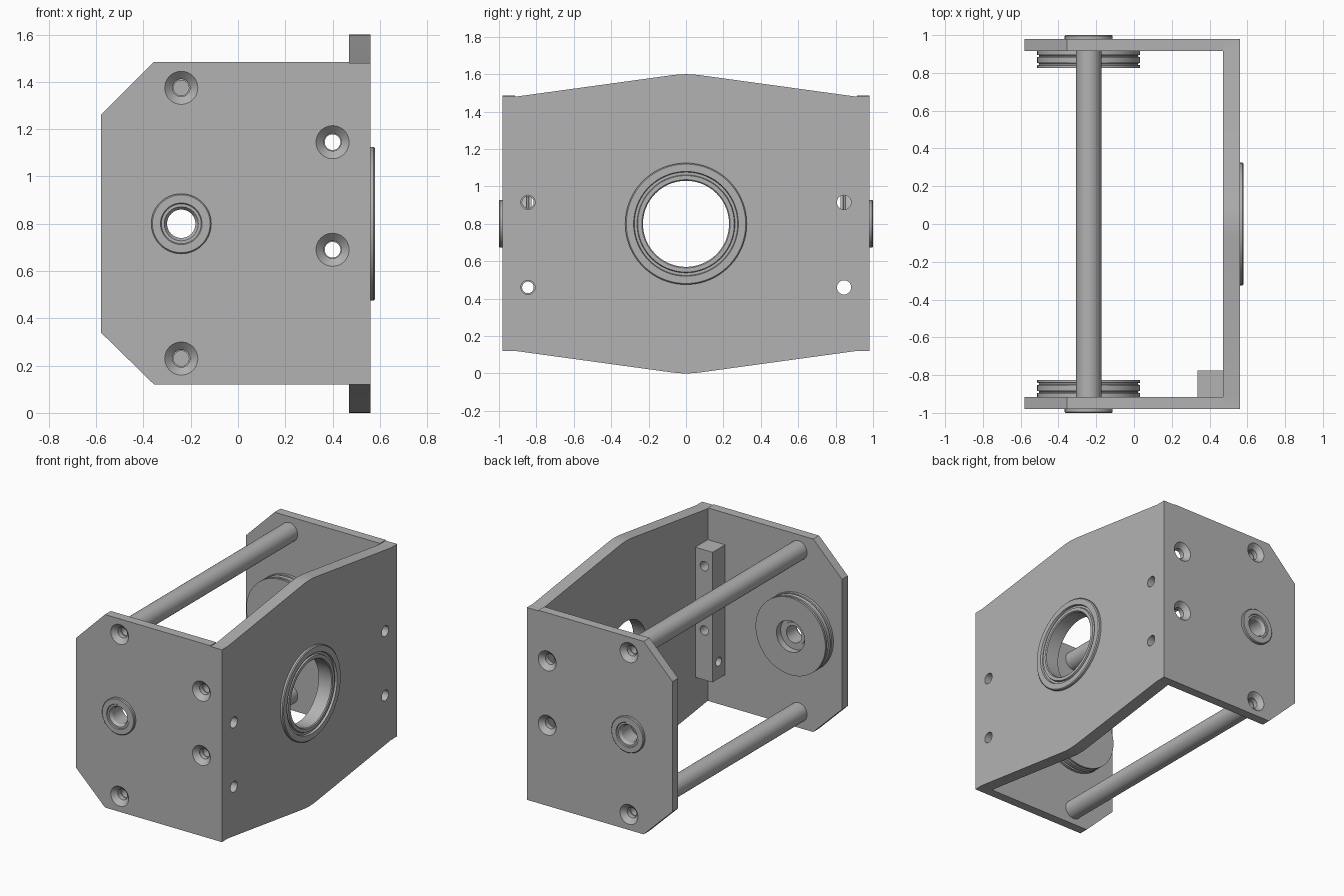
import bpy, bmesh, math
from mathutils import Matrix, Vector

cube = bpy.data.objects.get("Cube")
if cube:
    bpy.data.objects.remove(cube, do_unlink=True)

metal = bpy.data.materials.new("plain grey metal")
metal.use_nodes = True
GREY = (0.45, 0.45, 0.45, 1)
metal.diffuse_color = GREY
metal.node_tree.nodes["Principled BSDF"].inputs["Base Color"].default_value = GREY

MID = 0.8            # height of the centre line
AXLE_X = -0.24       # wheel and rod position
WALL, OUT = 0.915, 0.98   # inner and outer face of the side plates


def make(name, bm, smooth=False):
    bmesh.ops.recalc_face_normals(bm, faces=bm.faces)
    mesh = bpy.data.meshes.new(name)
    bm.to_mesh(mesh)
    bm.free()
    mesh.materials.append(metal)
    ob = bpy.data.objects.new(name, mesh)
    bpy.context.collection.objects.link(ob)
    if smooth:
        finish(ob)
    return ob


def select(ob):
    bpy.ops.object.select_all(action='DESELECT')
    ob.select_set(True)
    bpy.context.view_layer.objects.active = ob


def finish(ob):
    select(ob)
    bpy.ops.object.shade_smooth_by_angle(angle=math.radians(30))


def prism(name, points, depth):
    """Extrude a closed outline along a vector."""
    bm = bmesh.new()
    face = bm.faces.new([bm.verts.new(p) for p in points])
    ext = bmesh.ops.extrude_face_region(bm, geom=[face])["geom"]
    bmesh.ops.translate(bm, vec=depth, verts=[v for v in ext if isinstance(v, bmesh.types.BMVert)])
    return make(name, bm)


def lathe(name, profile, centre, axis, steps=64, smooth=True):
    """Turn a closed (radius, distance) profile around an axis through centre."""
    axis = Vector(axis)
    bm = bmesh.new()
    side = Vector((0, 0, 1))
    verts = [bm.verts.new(side * r + axis * a) for r, a in profile]
    edges = [bm.edges.new((v, verts[i - 1])) for i, v in enumerate(verts)
             if profile[i][0] or profile[i - 1][0]]
    bmesh.ops.spin(bm, geom=verts + edges, cent=(0, 0, 0), axis=axis,
                   angle=math.tau, steps=steps, use_duplicate=False)
    bmesh.ops.remove_doubles(bm, verts=bm.verts, dist=1e-5)
    bmesh.ops.translate(bm, vec=centre, verts=bm.verts)
    return make(name, bm, smooth)


def rod_profile(r, a, b):
    return [(0, a), (r, a), (r, b), (0, b)]


def cut(ob, cutters):
    for c in cutters:
        c.hide_render = True
        mod = ob.modifiers.new("hole", 'BOOLEAN')
        mod.operation, mod.solver, mod.object = 'DIFFERENCE', 'EXACT', c
        select(ob)
        bpy.ops.object.modifier_apply(modifier=mod.name)
        bpy.data.objects.remove(c, do_unlink=True)
    finish(ob)


def drill(r, a, b, centre, axis):
    return lathe("cutter", rod_profile(r, a, b), centre, axis, 32, False)


SCREW_Z = (0.69, 1.145)
BOLT_Z = (0.46, 0.915)
ROD_Z = (0.23, 1.375)

# Broad end plate with shallow peaks at top and bottom
half = [(-OUT, 0.12), (-0.91, 0.12), (-0.08, 0.006), (-0.04, 0.0015), (0, 0)]
low = half + [(-y, z) for y, z in half[-2::-1]]
outline = low + [(y, 2 * MID - z) for y, z in reversed(low)]
end_plate = prism("end_plate", [(0.47, y, z) for y, z in outline], (0.09, 0, 0))
cut(end_plate, [drill(0.27, 0.4, 0.6, (0, 0, MID), (1, 0, 0))] +
    [drill(0.038, 0.4, 0.6, (0, y, z), (1, 0, 0)) for y in (-0.845, 0.845) for z in BOLT_Z])

# Large flanged bearing ring in the end plate
lathe("main_bearing_ring", [
    (0.23, 0.47), (0.272, 0.47), (0.272, 0.56), (0.325, 0.56), (0.325, 0.574),
    (0.319, 0.58), (0.28, 0.58), (0.276, 0.565), (0.262, 0.565), (0.258, 0.576),
    (0.236, 0.576), (0.23, 0.57)], (0, 0, MID), (1, 0, 0), 96)

# Corner block with crossing bolt holes
bm = bmesh.new()
bmesh.ops.create_cube(bm, size=1, matrix=Matrix.Translation((0.4025, -0.845, MID)) @
                      Matrix.Diagonal((0.135, 0.14, 0.92, 1)))
block = make("corner_block", bm)
cut(block, [drill(0.031, 0.3, 0.5, (0, -0.845, z), (1, 0, 0)) for z in BOLT_Z] +
    [drill(0.033, -1, -0.7, (0.4, 0, z), (0, 1, 0)) for z in SCREW_Z])

for label, s in (("front", -1), ("back", 1)):
    axis = (0, s, 0)

    # Side plate with clipped corners and countersunk holes
    plate = prism(label + "_side_plate", [
        (x, s * WALL, z) for x, z in (
            (0.47, 0.12), (-0.355, 0.12), (-0.58, 0.34),
            (-0.58, 1.26), (-0.355, 1.485), (0.47, 1.485))], (0, s * (OUT - WALL), 0))
    sink = [(0, 0.9), (0.037, 0.9), (0.037, 0.948), (0.07, OUT), (0.07, 1.01), (0, 1.01)]
    spots = [(AXLE_X, z) for z in ROD_Z] + [(0.4, z) for z in SCREW_Z]
    cut(plate, [lathe("cutter", sink, (x, 0, z), axis, 40, False) for x, z in spots] +
        [drill(0.085, 0.85, 1.05, (AXLE_X, 0, MID), axis)])

    # Grooved wheel on the inner face
    lathe(label + "_wheel", [
        (0.11, 0.825), (0.273, 0.825), (0.273, 0.84), (0.262, 0.843), (0.262, 0.85),
        (0.273, 0.853), (0.273, 0.883), (0.262, 0.886), (0.262, 0.893), (0.273, 0.896),
        (0.273, WALL), (0.084, WALL), (0.084, 0.872), (0.11, 0.872)],
        (AXLE_X, 0, MID), axis, 80)

    # Small flanged bushing through the side plate
    lathe(label + "_bushing", [
        (0.06, 0.865), (0.084, 0.865), (0.084, OUT), (0.127, OUT), (0.127, 0.995),
        (0.122, 1.0), (0.088, 1.0), (0.084, 0.994), (0.072, 0.994), (0.06, 0.975)],
        (AXLE_X, 0, MID), axis)

# Tie rods with a blind screw hole in each end
for label, z in zip(("lower", "upper"), ROD_Z):
    lathe(label + "_tie_rod", [
        (0, -0.8), (0.032, -0.8), (0.032, -WALL), (0.067, -WALL),
        (0.067, WALL), (0.032, WALL), (0.032, 0.8), (0, 0.8)],
        (AXLE_X, 0, z), (0, 1, 0), 48)
